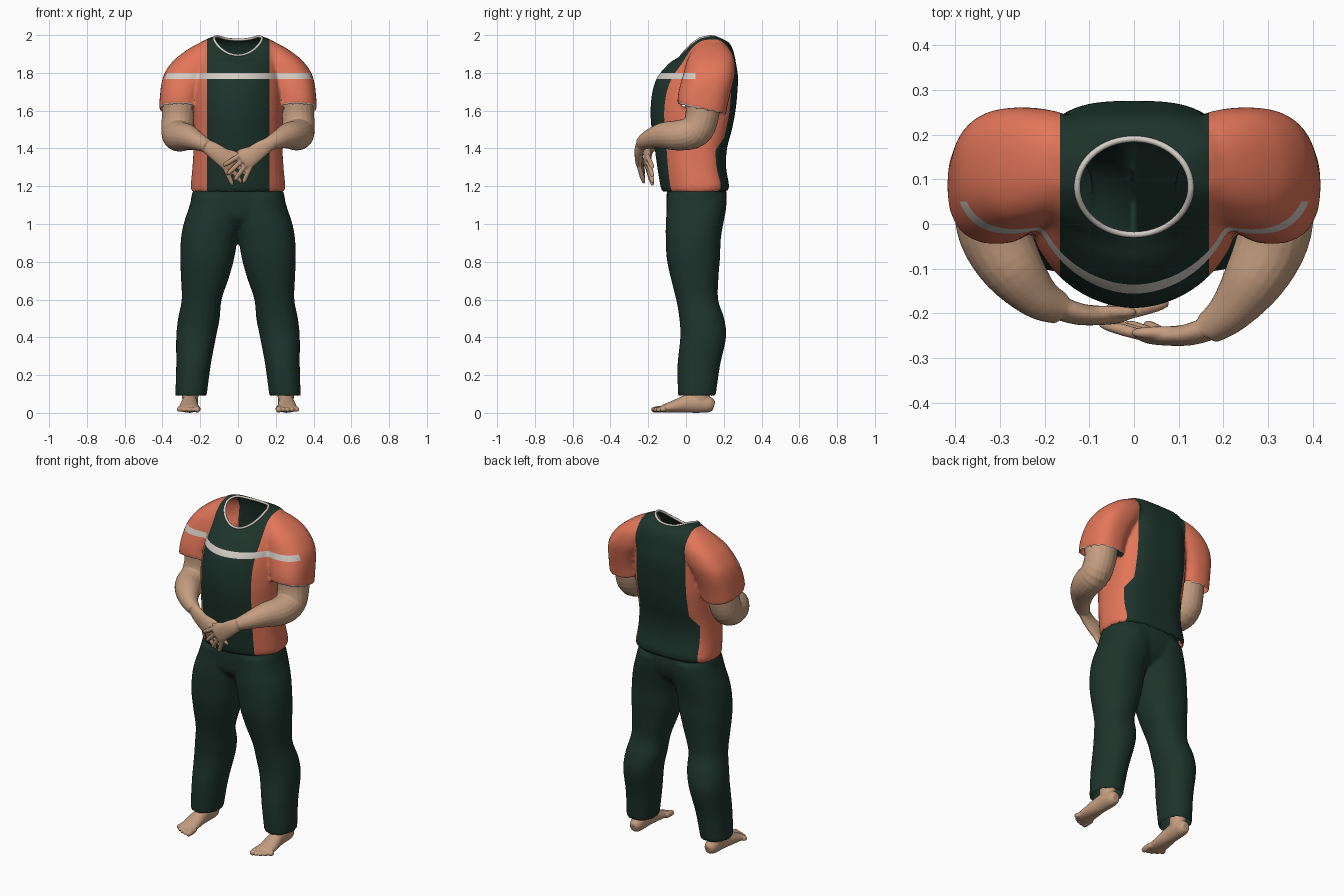
import bpy, bmesh, math
from mathutils import Vector
from mathutils.bvhtree import BVHTree

if "Cube" in bpy.data.objects:
    bpy.data.objects.remove(bpy.data.objects["Cube"])


def material(name, rgb):
    m = bpy.data.materials.new(name)
    m.diffuse_color = (*rgb, 1)
    m.use_nodes = True
    m.node_tree.nodes["Principled BSDF"].inputs["Base Color"].default_value = m.diffuse_color
    return m


GREEN = material("dark_green", (0.0125, 0.034, 0.0245))
ORANGE = material("coral_orange", (0.76, 0.18, 0.10))
SKIN = material("skin", (0.55, 0.335, 0.215))
WHITE = material("off_white", (0.66, 0.61, 0.56))


def resample(rows, k=4):
    """Smooth interpolation between rows of numbers."""
    out = []
    for i in range(len(rows) - 1):
        a, b, c, d = (rows[max(0, min(len(rows) - 1, i + j))] for j in (-1, 0, 1, 2))
        for s in range(k):
            t = s / k
            out.append([0.5 * (2 * q + (r - p) * t + (2 * p - 5 * q + 4 * r - w) * t * t
                               + (3 * q - p - 3 * r + w) * t ** 3)
                        for p, q, r, w in zip(a, b, c, d)])
    return out + [list(rows[-1])]


def skin_rings(bm, rings):
    """Join rings of points into a closed tube with fan caps."""
    vr = [[bm.verts.new(p) for p in r] for r in rings]
    n = len(vr[0])
    for a, b in zip(vr, vr[1:]):
        for i in range(n):
            bm.faces.new((a[i], a[(i + 1) % n], b[(i + 1) % n], b[i]))
    for r in (vr[0], vr[-1]):
        c = bm.verts.new(sum((v.co for v in r), Vector()) / n)
        for i in range(n):
            bm.faces.new((r[i], r[(i + 1) % n], c))


def body(bm, rows, side=1, nf=2.2, nb=2.2, n=48):
    """Stacked outlines: z, x min, x max, y front, y back, tilt, side lift."""
    rings = []
    for z, x0, x1, yf, yb, tilt, lift in resample(rows):
        ring = []
        for i in range(n):
            t = 2 * math.pi * i / n
            c, s = math.cos(t), math.sin(t)
            e = 2 / (nb if s > 0 else nf)
            px = math.copysign(abs(c) ** e, c)
            py = math.copysign(abs(s) ** e, s)
            ring.append((side * ((x0 + x1) / 2 + px * (x1 - x0) / 2),
                         (yf + yb) / 2 + py * (yb - yf) / 2,
                         z + tilt * s + lift * c * c))
        rings.append(ring)
    skin_rings(bm, rings)


def limb(bm, rows, ref=(0, 0, 1), n=20, k=4):
    """Tube along a path: x, y, z, radius across, radius along ref."""
    rows = resample(rows, k)
    pts = [Vector(r[:3]) for r in rows]
    rings = []
    for i, (p, r) in enumerate(zip(pts, rows)):
        t = (pts[min(i + 1, len(pts) - 1)] - pts[max(i - 1, 0)]).normalized()
        u = t.cross(Vector(ref)).normalized()
        v = u.cross(t)
        rings.append([p + u * r[3] * math.cos(a) + v * r[4] * math.sin(a)
                      for a in (2 * math.pi * j / n for j in range(n))])
    skin_rings(bm, rings)


def digit(bm, a, b, r):
    """Finger or toe with a rounded tip."""
    a, b = Vector(a), Vector(b)
    limb(bm, [(*a.lerp(b, t), r * s, r * s) for t, s in
              ((0, 1), (0.45, 1.05), (0.85, 0.9), (1, 0.4))], ref=(0.3, 1, 0.2), n=10, k=2)


def fuse(name, bm, voxel, mats, passes=3):
    """Merge overlapping parts into one smooth skin."""
    bmesh.ops.recalc_face_normals(bm, faces=bm.faces)
    me = bpy.data.meshes.new(name)
    bm.to_mesh(me)
    bm.free()
    ob = bpy.data.objects.new(name, me)
    bpy.context.collection.objects.link(ob)
    m = ob.modifiers.new("fuse", "REMESH")
    m.mode, m.voxel_size, m.use_smooth_shade = "VOXEL", voxel, True
    m = ob.modifiers.new("soften", "SMOOTH")
    m.factor, m.iterations = 0.5, passes
    bpy.context.view_layer.update()
    dg = bpy.context.evaluated_depsgraph_get()
    new = bpy.data.meshes.new_from_object(ob.evaluated_get(dg))
    ob.modifiers.clear()
    ob.data = new
    new.materials.clear()
    for mt in mats:
        new.materials.append(mt)
    new.polygons.foreach_set("use_smooth", [True] * len(new.polygons))
    return ob


def open_ends(bm, rule):
    """Remove the caps picked by a rule on centre and normal."""
    bm.normal_update()
    bmesh.ops.delete(bm, geom=[f for f in bm.faces if rule(f.calc_center_median(), f.normal)],
                     context="FACES")


# trousers: two legs and a pelvis, open at waist and hems
bm = bmesh.new()
leg = [(0.09, .166, .332, -.042, .157), (0.25, .145, .327, -.045, .18), (0.4, .117, .327, -.03, .212),
       (0.5, .097, .317, -.035, .202), (0.6, .087, .298, -.052, .17), (0.72, .047, .302, -.082, .172),
       (0.82, .02, .306, -.102, .18), (0.92, .002, .302, -.107, .184), (1.0, -.02, .288, -.107, .197),
       (1.08, -.04, .262, -.102, .212), (1.15, -.05, .241, -.1, .215)]
for s in (1, -1):
    body(bm, [(*r, 0, 0) for r in leg], s)
body(bm, [(0.99, -.1, .1, -.06, .14, 0, 0), (1.04, -.22, .22, -.097, .19, 0, 0),
          (1.12, -.25, .25, -.103, .215, 0, 0), (1.2, -.23, .23, -.1, .21, 0, 0)], nf=2.4, nb=2.4)
trousers = fuse("trousers", bm, 0.01, [GREEN])
bm = bmesh.new()
bm.from_mesh(trousers.data)
open_ends(bm, lambda c, n: (c.z > 1.18 and n.z > 0.8) or (c.z < 0.11 and n.z < -0.8))
bm.to_mesh(trousers.data)
bm.free()

# shirt: torso and two short sleeves
bm = bmesh.new()
torso = [(1.17, .243, -.125, .212, 0, 0), (1.2, .25, -.135, .228, 0, 0), (1.3, .241, -.152, .212, 0, 0),
         (1.4, .235, -.166, .217, 0, 0), (1.5, .234, -.182, .243, 0, 0), (1.6, .237, -.188, .262, 0, 0),
         (1.7, .232, -.178, .272, 0, 0), (1.78, .222, -.15, .275, 0, 0), (1.85, .22, -.09, .265, 0, 0),
         (1.9, .22, -.052, .248, .025, .014), (1.925, .19, -.038, .222, .04, .036),
         (1.934, .125, -.025, .188, .043, .053)]
body(bm, [(z, -x, x, f, b, t, l) for z, x, f, b, t, l in torso], nf=1.9, nb=3.0, n=64)
sleeve = [(1.605, .2, .418, -.045, .21, -.03, 0), (1.67, .195, .414, -.042, .226, -.015, 0),
          (1.74, .17, .406, -.03, .248, 0, 0), (1.8, .135, .388, -.012, .26, 0, 0),
          (1.86, .105, .346, .004, .258, 0, 0), (1.9, .09, .3, .022, .247, 0, 0),
          (1.935, .08, .248, .046, .223, 0, 0), (1.965, .08, .192, .073, .186, 0, 0)]
for s in (1, -1):
    body(bm, sleeve, s, 2.4, 2.5)
shirt = fuse("shirt", bm, 0.01, [GREEN, ORANGE, WHITE], 4)

# neck opening: remove the cap and true up its edge
NX, NY, NC = 0.127, 0.107, 0.083
bm = bmesh.new()
bm.from_mesh(shirt.data)
tree = BVHTree.FromBMesh(bm)


def rim(t):
    x, y = NX * math.cos(t), NC + NY * math.sin(t)
    return tree.ray_cast(Vector((x, y, 3)), Vector((0, 0, -1)))[0] or Vector((x, y, 1.93))


open_ends(bm, lambda c, n: c.z > 1.8 and (c.x / NX) ** 2 + ((c.y - NC) / NY) ** 2 < 1)
for v in bm.verts:
    if v.is_boundary:
        v.co = rim(math.atan2((v.co.y - NC) / NY, v.co.x / NX))
# open hem and sleeve ends
open_ends(bm, lambda c, n: n.z < -0.8 and (c.z < 1.19 or (abs(c.x) > 0.2 and 1.55 < c.z < 1.66)))

# colour panels: crisp cuts, then a rule by position
SLOPE, WAIST, CUFF, TILT = 0.6, 1.46, 1.614, 0.236
for co, no in (((.168, 0, 0), (1, 0, 0)), ((-.165, 0, 0), (1, 0, 0)), ((.205, 0, 0), (1, 0, 0)),
               ((-.205, 0, 0), (1, 0, 0)), ((0, 0, 1.768), (0, 0, 1)), ((0, 0, 1.8), (0, 0, 1)),
               ((.166, 0, WAIST), (1, 0, SLOPE)), ((-.166, 0, WAIST), (-1, 0, SLOPE)),
               ((0, .05, 0), (0, 1, 0)), ((0, .083, CUFF), (0, TILT, 1))):
    bmesh.ops.bisect_plane(bm, geom=bm.verts[:] + bm.edges[:] + bm.faces[:],
                           plane_co=co, plane_no=Vector(no).normalized(), dist=1e-5)
for f in bm.faces:
    c = f.calc_center_median()
    half = 0.168 if c.x > 0 else 0.165
    if c.y > 0.05 and c.z < WAIST:
        half = max(half, min(0.205, 0.166 + SLOPE * (WAIST - c.z)))
    f.material_index = 0 if abs(c.x) < half else 1
    stripe = 1.768 < c.z < 1.8 and c.y < 0.05
    cuff = abs(c.x) > 0.242 and c.z > 1.5 and c.z + TILT * (c.y - .083) < CUFF
    if stripe or cuff:
        f.material_index = 2
bm.to_mesh(shirt.data)
bm.free()

# collar trim
cu = bpy.data.curves.new("collar_trim", "CURVE")
cu.dimensions, cu.bevel_depth, cu.bevel_resolution = "3D", 0.007, 2
sp = cu.splines.new("POLY")
sp.points.add(63)
for i, p in enumerate(sp.points):
    p.co = (*rim(2 * math.pi * i / 64), 1)
sp.use_cyclic_u = True
cu.materials.append(WHITE)
bpy.context.collection.objects.link(bpy.data.objects.new("collar_trim", cu))

# arms with crossed hands; the second arm tucks behind the first
arm = [(.31, .09, 1.68, .095), (.315, .085, 1.57, .089), (.32, .05, 1.49, .086), (.31, -.035, 1.47, .081),
       (.27, -.12, 1.468, .07), (.215, -.195, 1.448, .05), (.165, -.235, 1.425, .036)]
for name, s, dy, dz in (("right_arm", 1, 0, 0), ("left_arm", -1, .046, -.012)):
    bm = bmesh.new()
    limb(bm, [(s * x, y + dy * (i / 6) ** 2, z + dz * i / 6, r, r)
              for i, (x, y, z, r) in enumerate(arm)], ref=(.75 * s, -.65, 0))

    def at(x, y, z):
        return (s * x, y + dy, z + dz)

    limb(bm, [(*at(.175, -.23, 1.43), .035, .028), (*at(.12, -.248, 1.395), .045, .024),
              (*at(.05, -.25, 1.342), .05, .02), (*at(.028, -.247, 1.325), .043, .015)], ref=(0, 1, 0))
    for i, length in enumerate((.115, .13, .125, .105)):
        o, a = (i - 1.5) * 0.026, math.radians(32 + 11 * i)
        kx, kz = .045 + .65 * o, 1.34 - .75 * o
        digit(bm, at(kx, -.249, kz),
              at(kx - math.cos(a) * length, -.222, kz - math.sin(a) * length), .013)
    digit(bm, at(.12, -.243, 1.41), at(-.005, -.243, 1.38), .014)
    fuse(name, bm, 0.005, [SKIN], 3)

# bare feet
for name, s in (("right_foot", 1), ("left_foot", -1)):
    bm = bmesh.new()
    limb(bm, [(s * .253, .148, .036, .022, .025), (s * .253, .125, .042, .036, .041),
              (s * .254, .08, .05, .041, .05), (s * .256, .02, .05, .042, .05),
              (s * .259, -.05, .036, .05, .036), (s * .26, -.12, .022, .054, .021),
              (s * .26, -.135, .02, .05, .016)])
    limb(bm, [(s * .253, .075, .17, .046, .05), (s * .253, .075, .1, .044, .05),
              (s * .253, .075, .05, .04, .05)], ref=(0, 1, 0))
    for i in range(5):
        x = .216 + .0235 * i
        digit(bm, (s * x, -.11, .022), (s * x, -.184 + .003 * i * i, .016), .017 if i == 0 else .0135)
    fuse(name, bm, 0.005, [SKIN], 2)
